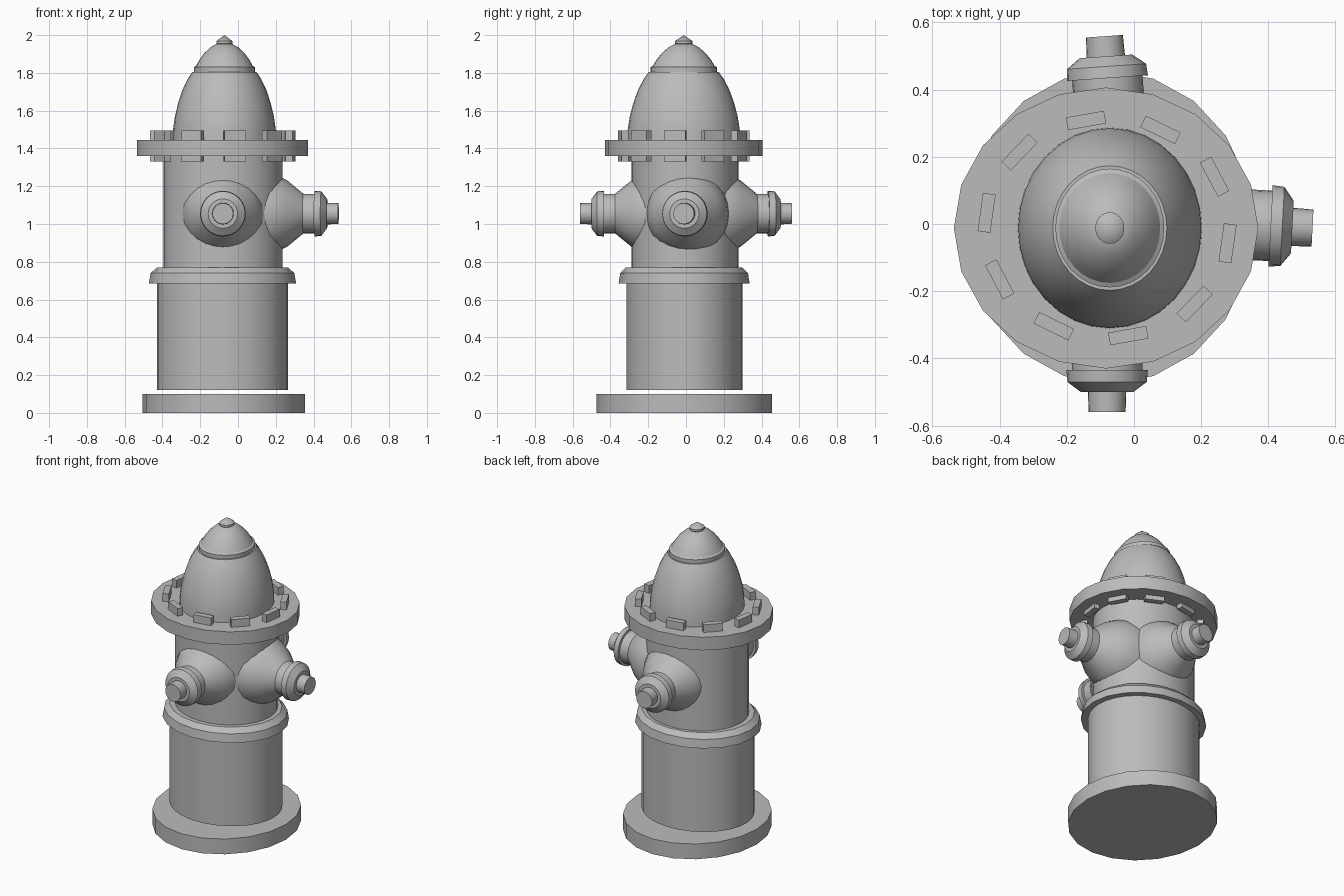
import bpy
import bmesh
from math import cos, sin, radians, pi
from mathutils import Matrix, Vector

cube = bpy.data.objects.get("Cube")
if cube:
    bpy.data.objects.remove(cube, do_unlink=True)

# Single painted-metal colour
grey = bpy.data.materials.new("plain grey")
grey.use_nodes = True
colour = (0.5, 0.5, 0.5, 1)
grey.diffuse_color = colour
grey.node_tree.nodes["Principled BSDF"].inputs["Base Color"].default_value = colour


def finish(name, bm, matrix):
    bmesh.ops.recalc_face_normals(bm, faces=bm.faces)
    bm.transform(matrix)
    mesh = bpy.data.meshes.new(name)
    bm.to_mesh(mesh)
    bm.free()
    mesh.materials.append(grey)
    obj = bpy.data.objects.new(name, mesh)
    bpy.context.collection.objects.link(obj)
    bpy.ops.object.select_all(action='DESELECT')
    obj.select_set(True)
    bpy.context.view_layer.objects.active = obj
    bpy.ops.object.shade_smooth_by_angle(angle=radians(30))
    return obj


def lathe(name, profile, matrix, sides=20):
    """Closed turned solid from (radius, height) points, bottom to top."""
    bm = bmesh.new()
    rings = []
    for r, z in profile:
        rings.append([bm.verts.new((r * cos(2 * pi * i / sides),
                                    r * sin(2 * pi * i / sides), z))
                      for i in range(sides)])
    for low, high in zip(rings, rings[1:]):
        for i in range(sides):
            j = (i + 1) % sides
            bm.faces.new((low[i], low[j], high[j], high[i]))
    bm.faces.new(rings[0])
    bm.faces.new(rings[-1])
    bmesh.ops.remove_doubles(bm, verts=bm.verts, dist=0.0005)
    return finish(name, bm, matrix)


def oval(x, y, rx, ry):
    return Matrix.Translation((x, y, 0)) @ Matrix.Diagonal((rx, ry, 1, 1))


# Base plate, barrel, middle ring and flange
lathe("base_plate", [(1, 0), (1, 0.10)], oval(-0.075, -0.01, 0.43, 0.465))
lathe("lower_barrel", [(1, 0.12), (1, 0.70)], oval(-0.082, -0.008, 0.348, 0.308), 32)
lathe("middle_ring", [(1, 0.685), (0.975, 0.74), (0.89, 0.77)],
      oval(-0.082, -0.01, 0.39, 0.347))
lathe("upper_barrel", [(1, 0.72), (1, 1.40)], oval(-0.08, -0.005, 0.315, 0.283), 32)
lathe("top_flange", [(1, 1.36), (1, 1.445)], oval(-0.083, -0.012, 0.453, 0.418))

# Domed bonnet with collar, cap and pointed knob
bonnet = [(0.274, 1.43), (0.272, 1.50), (0.262, 1.57), (0.245, 1.64),
          (0.222, 1.71), (0.193, 1.77), (0.170, 1.805)]
cap = [(0.162, 1.80), (0.162, 1.83), (0.150, 1.837), (0.132, 1.87),
       (0.106, 1.905), (0.072, 1.937), (0.038, 1.955)]
knob = [(0.036, 1.945), (0.043, 1.955), (0.043, 1.968), (0, 2.0)]
for name, profile in (("bonnet", bonnet), ("bonnet_cap", cap), ("top_knob", knob)):
    lathe(name, profile, oval(-0.072, -0.012, 1, 1.09), 32)

# Flange bolts, passing through the flange
for i in range(10):
    a = radians(-8 + 36 * i)
    bm = bmesh.new()
    bmesh.ops.create_cube(bm, size=1)
    place = (Matrix.Translation((-0.08 + 0.362 * cos(a), -0.012 + 0.325 * sin(a), 1.413))
             @ Matrix.Rotation(a, 4, 'Z') @ Matrix.Diagonal((0.038, 0.115, 0.165, 1)))
    finish(f"flange_bolt_{i + 1}", bm, place)

# Outlets: profile runs from the barrel out to the stem, measured back from the tip
outlet = [(0.220, -0.42), (0.215, -0.35), (0.175, -0.27), (0.105, -0.185),
          (0.105, -0.125), (0.121, -0.125), (0.118, -0.09), (0.078, -0.06),
          (0.057, -0.06), (0.055, 0)]
for name, angle, reach in (("front_outlet", -90, 0.548),
                           ("left_outlet", -3, 0.612),
                           ("back_outlet", 94, 0.572)):
    a = radians(angle)
    tip = (-0.08 + reach * cos(a) * (abs(cos(a)) > 0.5) - 0.008 * (angle > 0),
           -0.012 + reach * sin(a) * (abs(sin(a)) > 0.5), 1.055)
    turn = Vector((cos(a), sin(a), 0)).to_track_quat('Z', 'Y').to_matrix().to_4x4()
    lathe(name, outlet, Matrix.Translation(tip) @ turn, 24)
